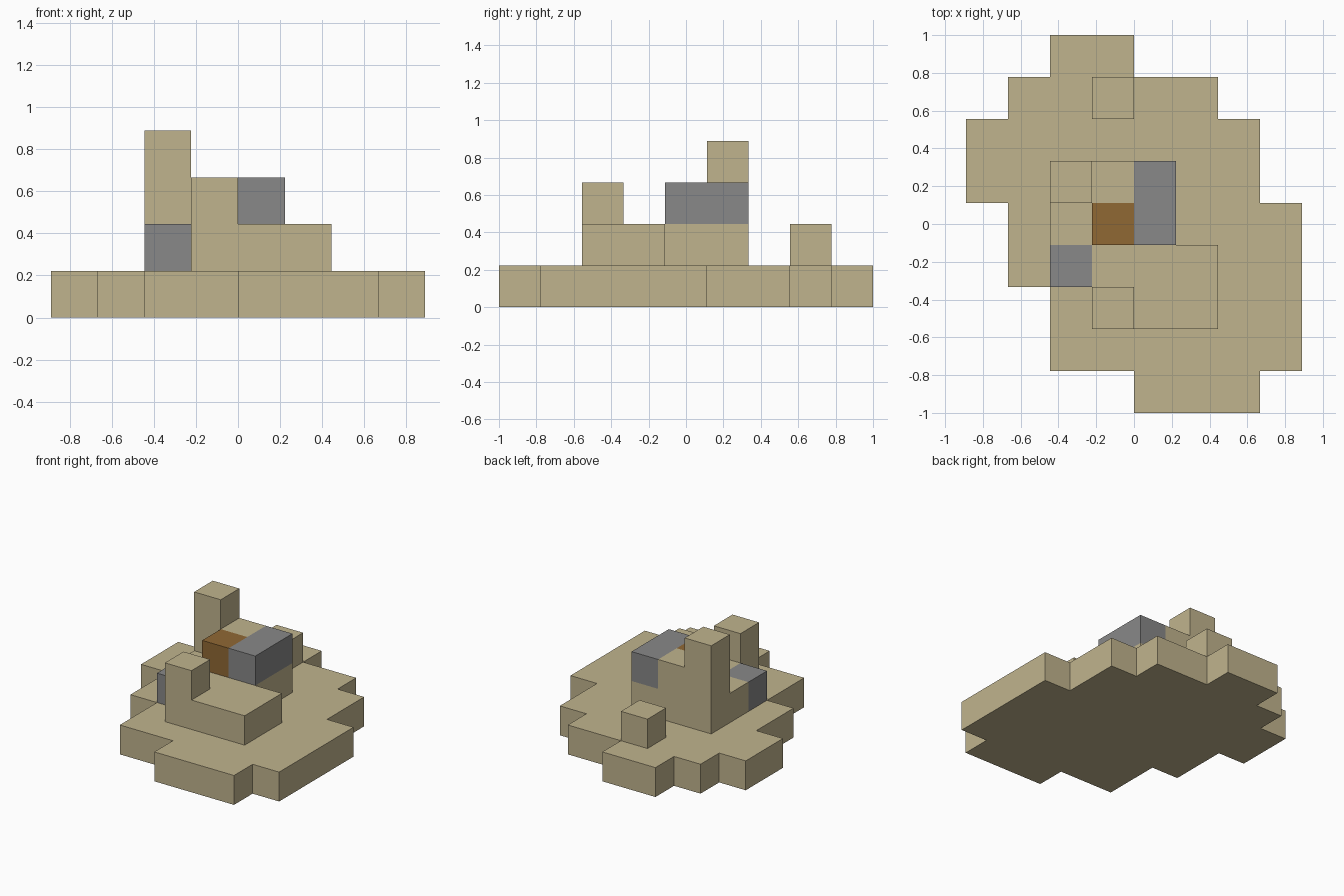
import bpy
import bmesh
from mathutils import Vector

cube = bpy.data.objects.get("Cube")
if cube:
    bpy.data.objects.remove(cube, do_unlink=True)

U = 2 / 9  # edge of one block


def material(name, rgb):
    m = bpy.data.materials.new(name)
    m.use_nodes = True
    m.diffuse_color = (*rgb, 1)
    bsdf = next(n for n in m.node_tree.nodes if n.type == 'BSDF_PRINCIPLED')
    bsdf.inputs["Base Color"].default_value = (*rgb, 1)
    return m


sand = material("sand", (0.53, 0.456, 0.27))
stone = material("stone grey", (0.246, 0.246, 0.246))
wood = material("wood brown", (0.279, 0.138, 0.034))


def box(x0, x1, y0, y1, z0, z1):
    """Block cells filling a range, ends excluded."""
    return {(x, y, z) for x in range(x0, x1)
            for y in range(y0, y1) for z in range(z0, z1)}


# Base outline: x range of each row, from front to back
rows = [(0, 3), (-2, 4), (-2, 4), (-3, 4), (-3, 4),
        (-4, 3), (-4, 3), (-3, 2), (-2, 0)]
base = set()
for y, (x0, x1) in enumerate(rows):
    base |= box(x0, x1, y, y + 1, 0, 1)

parts = [
    ("base_slab", base, sand),
    ("front_step", box(-1, 2, 2, 4, 1, 2), sand),
    ("front_post", box(-1, 0, 2, 3, 2, 3), sand),
    ("side_stone", box(-2, -1, 3, 4, 1, 2), stone),
    ("rear_step", box(-2, 1, 4, 6, 1, 2), sand),
    ("tower", box(-2, -1, 5, 6, 2, 4), sand),
    ("upper_block", box(-1, 0, 5, 6, 2, 3), sand),
    ("wood_block", box(-1, 0, 4, 5, 2, 3), wood),
    ("top_stone", box(0, 1, 4, 6, 2, 3), stone),
    ("back_post", box(-1, 0, 7, 8, 1, 2), sand),
]
filled = set().union(*(cells for _, cells, _ in parts))


def build(name, cells, mat):
    """Skin the cells, leaving out faces hidden by neighbouring blocks."""
    bm = bmesh.new()
    for cell in sorted(cells):
        centre = Vector(cell) + Vector((0.5, 0.5 - len(rows) / 2, 0.5))
        for axis in range(3):
            for sign in (-1, 1):
                n = Vector((0, 0, 0))
                n[axis] = sign
                if tuple(c + int(d) for c, d in zip(cell, n)) in filled:
                    continue
                a = Vector((0, 0, 0))
                a[(axis + 1) % 3] = 1
                b = n.cross(a)
                bm.faces.new([bm.verts.new((centre + (n + a * s + b * t) / 2) * U)
                              for s, t in ((-1, -1), (1, -1), (1, 1), (-1, 1))])
    bmesh.ops.remove_doubles(bm, verts=bm.verts[:], dist=0.001)
    bmesh.ops.dissolve_limit(bm, angle_limit=0.02, verts=bm.verts[:], edges=bm.edges[:])
    mesh = bpy.data.meshes.new(name)
    bm.to_mesh(mesh)
    bm.free()
    mesh.materials.append(mat)
    bpy.context.collection.objects.link(bpy.data.objects.new(name, mesh))


for part in parts:
    build(*part)
